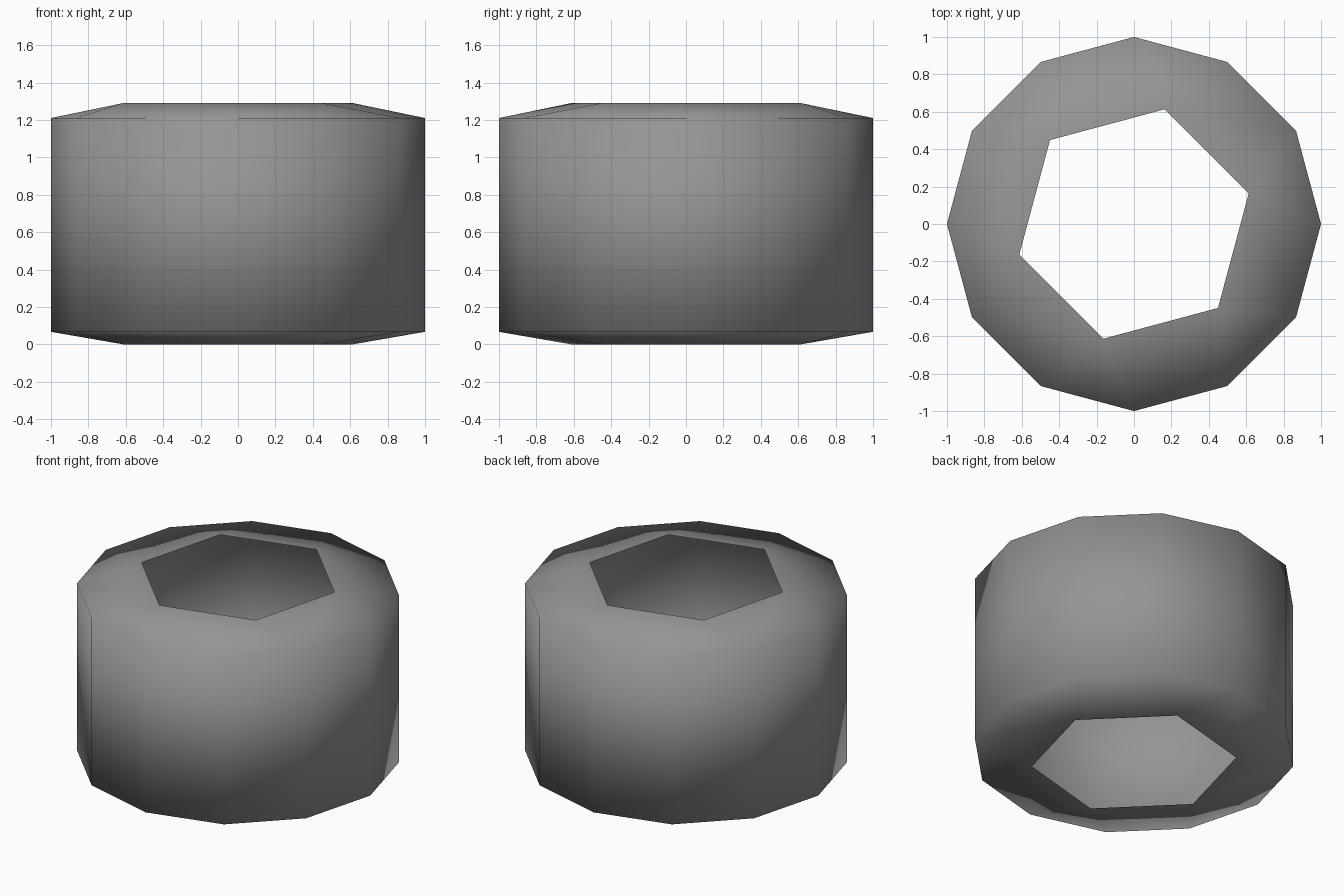
import bpy, bmesh
from math import sin, cos, radians

cube = bpy.data.objects.get("Cube")
if cube:
    bpy.data.objects.remove(cube, do_unlink=True)

# One plain grey for the whole shell
grey = bpy.data.materials.new("mid_grey")
grey.use_nodes = True
colour = (0.30, 0.30, 0.30, 1)
grey.diffuse_color = colour
grey.node_tree.nodes["Principled BSDF"].inputs["Base Color"].default_value = colour

bm = bmesh.new()


def ring(count, radius, z, turn=0):
    """A regular polygon of vertices at height z."""
    angles = [radians(turn + 360 * i / count) for i in range(count)]
    return [bm.verts.new((radius * cos(a), radius * sin(a), z)) for a in angles]


def collar(outer, hole):
    """Join a twelve-sided rim to a six-sided hole."""
    for i in range(6):
        a, b = outer[2 * i], outer[2 * i + 1]
        c = outer[(2 * i + 2) % 12]
        bm.faces.new((a, b, hole[i]))
        bm.faces.new((b, c, hole[(i + 1) % 6], hole[i]))


# Twelve-sided wall
low, high = ring(12, 1, 0.067), ring(12, 1, 1.21)
for i in range(12):
    j = (i + 1) % 12
    bm.faces.new((low[i], low[j], high[j], high[i]))

# Sloping top and bottom, each open in a hexagon
collar(high, ring(6, 0.635, 1.29, 15))
collar(low, ring(6, 0.635, 0, 15))
bmesh.ops.recalc_face_normals(bm, faces=bm.faces)

# Smooth all over, so the rims read as rounded
for face in bm.faces:
    face.smooth = True

mesh = bpy.data.meshes.new("open_shell")
bm.to_mesh(mesh)
bm.free()
mesh.materials.append(grey)
shell = bpy.data.objects.new("open_shell", mesh)
bpy.context.collection.objects.link(shell)
